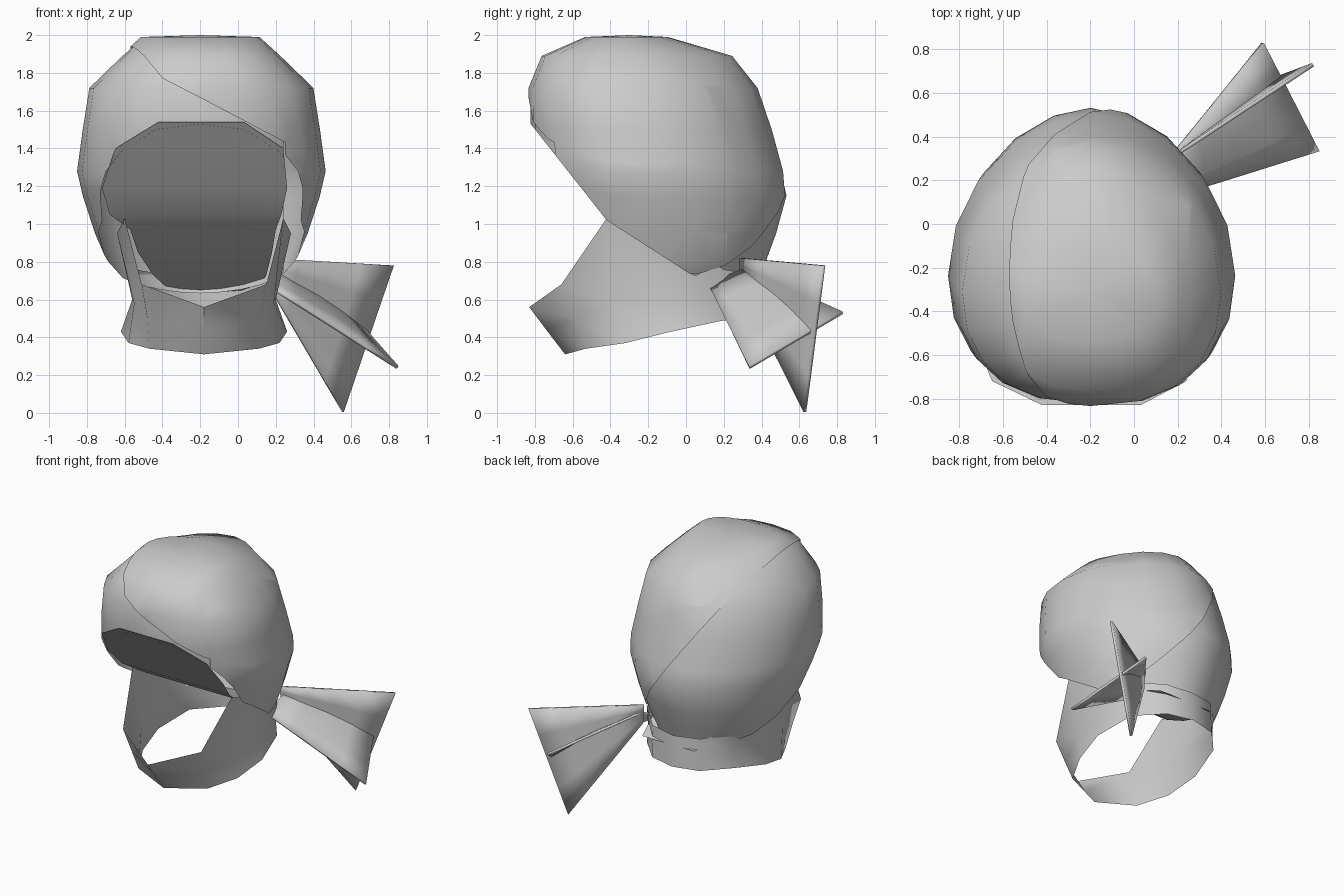
import bpy, bmesh, math
from mathutils import Vector

if "Cube" in bpy.data.objects:
    bpy.data.objects.remove(bpy.data.objects["Cube"])

CX = -0.2  # centre line of the head wrap


def finish(bm, name, thick=0.0, angle=50):
    bmesh.ops.recalc_face_normals(bm, faces=bm.faces)
    me = bpy.data.meshes.new(name)
    bm.to_mesh(me)
    bm.free()
    ob = bpy.data.objects.new(name, me)
    bpy.context.collection.objects.link(ob)
    if thick:
        m = ob.modifiers.new("thickness", 'SOLIDIFY')
        m.thickness = thick
        m.offset = 0
    bpy.ops.object.select_all(action='DESELECT')
    bpy.context.view_layer.objects.active = ob
    ob.select_set(True)
    bpy.ops.object.shade_smooth_by_angle(angle=math.radians(angle))
    return ob


def bridge(bm, rings):
    for a, b in zip(rings, rings[1:]):
        n = len(a)
        for i in range(n):
            bm.faces.new((a[i], a[(i + 1) % n], b[(i + 1) % n], b[i]))


def cut(bm, co, no, clear=True):
    # cut by a plane, optionally keeping only the side the normal points to
    bmesh.ops.bisect_plane(bm, geom=bm.verts[:] + bm.edges[:] + bm.faces[:],
                           plane_co=co, plane_no=no, clear_inner=clear)


def head_shell(grow):
    # z, front y, back y, half width
    prof = [(1.99, -.53, -.10, .31), (1.89, -.76, .24, .42), (1.72, -.83, .375, .595),
            (1.50, -.83, .45, .63), (1.28, -.80, .51, .66), (1.15, -.75, .54, .63),
            (.95, -.64, .485, .565), (.80, -.52, .43, .50), (.60, -.35, .36, .36)]
    bm = bmesh.new()
    rings = []
    for z, yf, yb, hw in prof:
        yc = yf + (yb - yf) * .43
        ring = []
        for i in range(20):
            a = 2 * math.pi * i / 20
            c, s = math.cos(a), math.sin(a)
            p = 1.12 if s > 0 else .82      # narrower back, squarer front
            r = (yb - yc if s > 0 else yc - yf) + grow
            ring.append(bm.verts.new((CX + math.copysign(abs(c) ** p, c) * (hw + grow),
                                      yc + math.copysign(abs(s) ** (1 if s > 0 else .9), s) * r,
                                      z + min(grow, 0) * (z > 1.95))))
        rings.append(ring)
    bridge(bm, rings)
    crown = bm.verts.new((CX, -.3, 2.0 + min(grow, 0)))
    for i in range(20):
        bm.faces.new((rings[0][i], rings[0][(i + 1) % 20], crown))
    # face opening, sides and nape
    for co, no in [((0, -.42, 1.02), (0, .38, .30)),
                   ((0, -.42, 1.02), (0, .27, .42)),
                   ((0, 0, .73), (0, .12, .45))]:
        cut(bm, co, no)
    return bm


# Under layer of the head wrap (left side, forehead and back)
bm = head_shell(-.008)
cut(bm, (.24, 0, 1), (-1, 0, 0))
finish(bm, "head_wrap_left")

# Upper layer, crossing over the top to the knot
bm = head_shell(.004)
co, no = Vector((-.3, -.82, 1.72)), Vector((.52, .02, 1))
cut(bm, co, no, False)
cut(bm, (.25, 0, 1), (1, 0, 0), False)
gone = []
for f in bm.faces:
    c = f.calc_center_median()
    if c.x < .25 and c.y < -.25 and (c - co).dot(no) < 0:
        gone.append(f)
bmesh.ops.delete(bm, geom=gone, context='FACES')
cut(bm, (-.58, -.3, 1.95), (.489, .054, .344))
finish(bm, "head_wrap_right")

# Cloth turned under from the forehead back to the nape: y, z, left x, right x
under = [(-.83, 1.54, -.42, .03), (-.72, 1.40, -.65, .24), (-.55, 1.19, -.72, .26), (-.43, 1.05, -.68, .23),
         (-.32, .97, -.57, .20), (-.10, .85, -.53, .18), (.15, .73, -.45, .15), (.40, .64, -.35, .09)]
bm = bmesh.new()
rows = [[bm.verts.new((l + (r - l) * i / 6, y, z)) for i in range(7)] for y, z, l, r in under]
for a, b in zip(rows, rows[1:]):
    for i in range(6):
        bm.faces.new((a[i], a[i + 1], b[i + 1], b[i]))
finish(bm, "head_wrap_underside")

# Neck scarf: half section of (offset, y, z) from front to back, mirrored
top = [(0, -.83, .56), (.33, -.66, .68), (.42, -.42, 1.03), (.46, -.15, .95), (.37, .20, .76), (.2, .37, .73), (0, .41, .72)]
mid = [(0, -.74, .44), (.30, -.60, .50), (.37, -.38, .58), (.38, -.10, .60), (.36, .20, .60), (.2, .38, .58), (0, .42, .57)]
low = [(0, -.64, .31), (.29, -.53, .34), (.40, -.32, .37), (.44, -.08, .43), (.37, .20, .49), (.2, .38, .49), (0, .43, .49)]
bm = bmesh.new()
rings = []
for half in (top, mid, low):
    loop = half + [(-x, y, z) for x, y, z in half[-2:0:-1]]
    rings.append([bm.verts.new((-.18 + x, y, z)) for x, y, z in loop])
bridge(bm, rings)
finish(bm, "neck_scarf")


# Tied ends: cloth fanning from the knot, base edge to tip edge
def tail(name, base_a, base_b, tip_a, tip_b, bulge):
    bm = bmesh.new()
    ba, bb, ta, tb = map(Vector, (base_a, base_b, tip_a, tip_b))
    out = (ta - ba).cross(tb - ba).normalized()
    n = 4
    grid = []
    for i in range(n + 1):
        u = i / n
        p, q = ba.lerp(ta, u), bb.lerp(tb, u)
        grid.append([bm.verts.new(p.lerp(q, j / n) + out * bulge * math.sin(math.pi * j / n) * math.sin(math.pi * u))
                     for j in range(n + 1)])
    for i in range(n):
        for j in range(n):
            bm.faces.new((grid[i][j], grid[i + 1][j], grid[i + 1][j + 1], grid[i][j + 1]))
    finish(bm, name, .018)


tail("hanging_tail", (.15, .29, .82), (.16, .29, .68), (.82, .73, .78), (.555, .63, .005), .0)
tail("side_tail", (.17, .31, .76), (.15, .12, .68), (.59, .83, .53), (.845, .335, .24), -.03)
